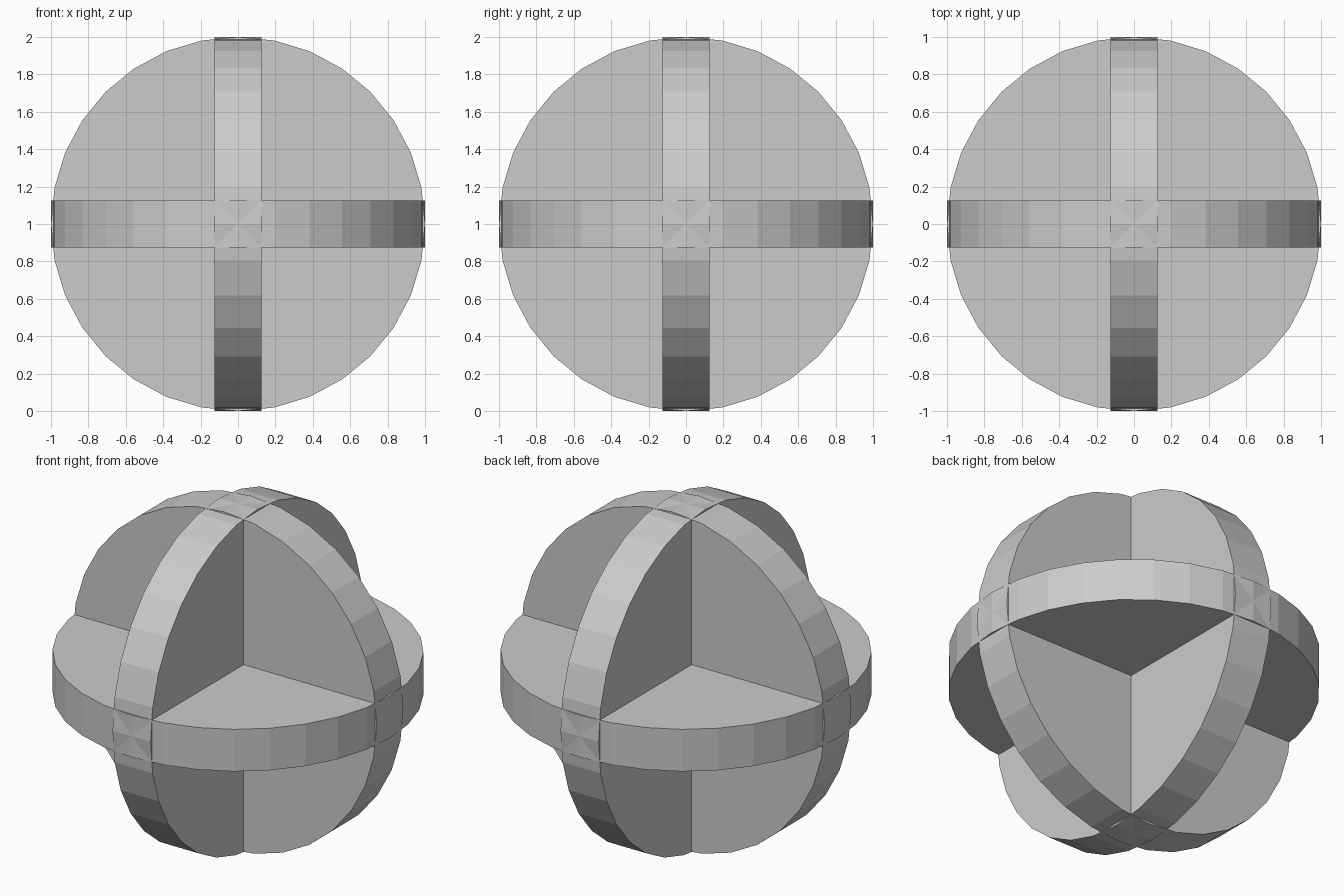
import bpy
from math import pi

if "Cube" in bpy.data.objects:
    bpy.data.objects.remove(bpy.data.objects["Cube"])

# Three identical 32-sided discs crossing at right angles
RADIUS, THICKNESS = 1.0, 0.25
discs = {
    "horizontal_disc": (0, 0, 0),
    "front_facing_disc": (pi / 2, 0, 0),
    "side_facing_disc": (0, pi / 2, 0),
}


def add_disc(name, rotation):
    # Spin starts each disc with a corner on the main axes
    bpy.ops.mesh.primitive_cylinder_add(
        vertices=32, radius=RADIUS, depth=THICKNESS,
        location=(0, 0, RADIUS), rotation=rotation)
    bpy.context.object.name = name


for name, rotation in discs.items():
    add_disc(name, rotation)
